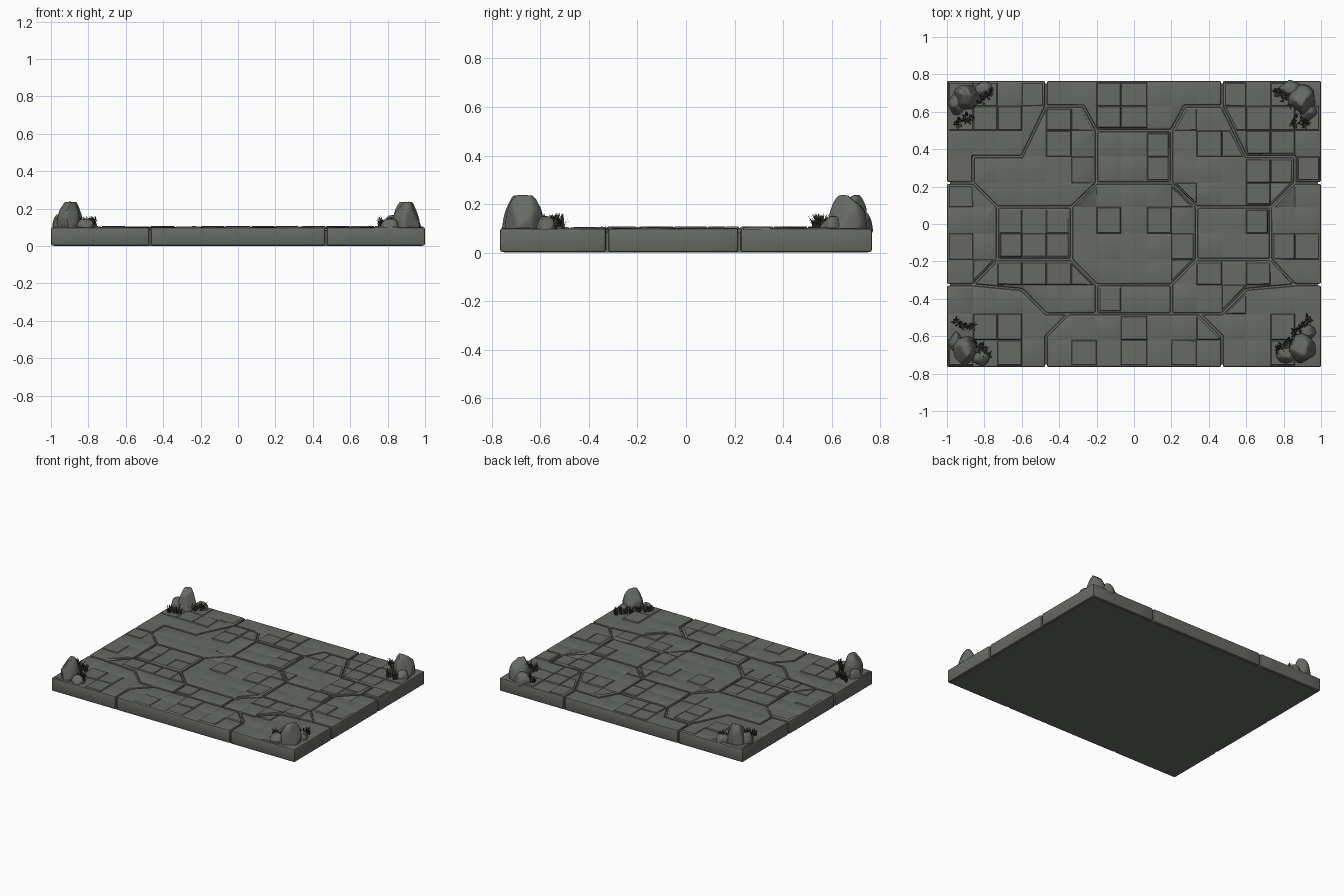
import bpy, bmesh, math, random
from mathutils import Vector

if "Cube" in bpy.data.objects:
    bpy.data.objects.remove(bpy.data.objects["Cube"])

random.seed(7)
rnd = random.uniform


def material(name, rgb):
    m = bpy.data.materials.new(name)
    m.diffuse_color = (*rgb, 1)
    m.use_nodes = True
    m.node_tree.nodes["Principled BSDF"].inputs["Base Color"].default_value = m.diffuse_color
    return m


STONE = material("grey stone", (0.135, 0.143, 0.128))
GRASS = material("dark grass", (0.05, 0.055, 0.046))


def finish(bm, name, mat, angle=35):
    me = bpy.data.meshes.new(name)
    bm.to_mesh(me)
    bm.free()
    ob = bpy.data.objects.new(name, me)
    bpy.context.collection.objects.link(ob)
    me.materials.append(mat)
    if angle:
        bpy.ops.object.select_all(action='DESELECT')
        ob.select_set(True)
        bpy.context.view_layer.objects.active = ob
        bpy.ops.object.shade_smooth_by_angle(angle=math.radians(angle))
    return ob


# core slab that closes the bottom and the joints
bm = bmesh.new()
bmesh.ops.create_cube(bm, size=1)
for v in bm.verts:
    v.co = (v.co.x * 1.97, v.co.y * 1.50, (v.co.z + 0.5) * 0.086)
finish(bm, "core_slab", STONE, 0)

# fine tile lines on the paving
GRID_X = [-.86, -.73, -.6, -.47, -.335, -.2, -.07, .07, .2, .335, .47, .6, .73, .86]
GRID_Y = [-.62, -.48, -.325, -.19, -.05, .09, .22, .36, .5, .63]


def paving_stone(name, pts, top=0.1):
    bm = bmesh.new()
    vs = []
    for x, y in pts:
        if abs(x) >= 1:
            x *= 1.005
        if abs(y) >= .76:
            y *= 1.007
        vs.append(bm.verts.new((x, y, 0.003)))
    face = bm.faces.new(vs)
    bm.normal_update()
    if face.normal.z < 0:
        face.normal_flip()
    # open the joint, then raise the block and round its edges
    ring = bmesh.ops.inset_region(bm, faces=[face], thickness=0.005,
                                  use_boundary=True, use_even_offset=True)["faces"]
    bmesh.ops.delete(bm, geom=ring, context='FACES')
    up = bmesh.ops.extrude_face_region(bm, geom=bm.faces[:], use_keep_orig=True)
    for g in up["geom"]:
        if isinstance(g, bmesh.types.BMVert):
            g.co.z = top
    bmesh.ops.recalc_face_normals(bm, faces=bm.faces[:])
    bmesh.ops.bevel(bm, geom=bm.edges[:], offset=0.009, segments=2, profile=0.5,
                    affect='EDGES', clamp_overlap=True)
    # cut the tile lines
    for axis, lines in (((1, 0, 0), GRID_X), ((0, 1, 0), GRID_Y)):
        for c in lines:
            bmesh.ops.bisect_plane(bm, geom=bm.verts[:] + bm.edges[:] + bm.faces[:],
                                   plane_co=Vector(axis) * c, plane_no=axis)
    bm.normal_update()
    # worn, uneven surface with some tiles standing proud
    for v in bm.verts:
        if v.co.z > top - 0.001:
            v.co.z += rnd(-0.003, 0.001)
    bm.normal_update()
    tiles = [f for f in bm.faces if f.normal.z > 0.95 and f.calc_area() > 0.004]
    for f in tiles:
        d = rnd(0.003, 0.008) if random.random() < 0.3 else rnd(0.0, 0.002)
        bmesh.ops.inset_individual(bm, faces=[f], thickness=0.006, depth=d)
    return finish(bm, name, STONE)


def mirrored(name, pts):
    paving_stone(name + "_left", pts)
    paving_stone(name + "_right", [(-x, y) for x, y in pts])


# paving pattern: octagon, four panels, edge blocks and corner blocks
paving_stone("centre_octagon", [(-.2, .22), (.2, .22), (.335, .09), (.335, -.19),
                                (.2, -.325), (-.2, -.325), (-.335, -.19), (-.335, .09)], .102)
paving_stone("back_panel", [(-.2, .22), (.2, .22), (.2, .5), (-.2, .5)], .103)
paving_stone("front_panel", [(-.2, -.48), (.2, -.48), (.2, -.325), (-.2, -.325)], .101)
mirrored("side_panel", [(-.73, -.19), (-.335, -.19), (-.335, .09), (-.73, .09)])
mirrored("side_edge", [(-1, .22), (-.86, .22), (-.73, .09), (-.73, -.19),
                       (-.86, -.325), (-1, -.325)])
paving_stone("back_edge", [(-.47, .765), (.47, .765), (.47, .63), (.27, .63), (.2, .5),
                           (-.2, .5), (-.27, .63), (-.47, .63)])
paving_stone("front_edge", [(-.47, -.765), (.47, -.765), (.47, -.6), (.35, -.48),
                            (-.35, -.48), (-.47, -.6)])
mirrored("back_corner", [(-1, .765), (-.47, .765), (-.47, .63), (-.6, .36),
                         (-.86, .36), (-.86, .22), (-1, .22)])
mirrored("back_inner", [(-.47, .63), (-.27, .63), (-.2, .5), (-.2, .22), (-.335, .09),
                        (-.73, .09), (-.86, .22), (-.86, .36), (-.6, .36)])
mirrored("front_corner", [(-1, -.765), (-.47, -.765), (-.47, -.6), (-.35, -.48),
                          (-.47, -.48), (-.6, -.35), (-.86, -.325), (-1, -.325)])
mirrored("front_inner", [(-.2, -.325), (-.335, -.19), (-.73, -.19), (-.86, -.325),
                         (-.6, -.35), (-.47, -.48), (-.2, -.48)])


# boulder: ball with chiselled flats, buried in the paving
def rock(name, x, y, rx, ry, top):
    bm = bmesh.new()
    bmesh.ops.create_icosphere(bm, subdivisions=4, radius=1)
    cuts = [(Vector((rnd(-1, 1), rnd(-1, 1), rnd(-.3, .9))).normalized(), rnd(.78, .9))
            for _ in range(11)] + [(Vector((0, 0, 1)), .88)]
    for v in bm.verts:
        for n, lim in cuts:
            over = v.co.dot(n) - lim
            if over > 0:
                v.co -= n * over * 0.9
    h = max(v.co.z for v in bm.verts)
    for v in bm.verts:
        z = v.co.z / h
        v.co = (x + v.co.x * rx * 1.08, y + v.co.y * ry * 1.08, 0.095 + z * (top - 0.095 if z > 0 else .03))
    finish(bm, name, STONE, 40)


# x, y, radius x, radius y, top height
ROCKS = {
    "front_left": [(-.905, -.675, .06, .075, .237), (-.95, -.63, .035, .05, .16), (-.815, -.715, .045, .04, .145)],
    "front_right": [(.9, -.665, .07, .075, .237), (.81, -.7, .05, .042, .145), (.93, -.58, .04, .04, .15)],
    "back_left": [(-.895, .68, .065, .07, .237), (-.95, .64, .04, .055, .17), (-.805, .72, .05, .04, .145)],
    "back_right": [(.9, .665, .07, .075, .237), (.835, .725, .055, .042, .165), (.93, .6, .045, .045, .15)],
}
for corner, parts in ROCKS.items():
    for i, p in enumerate(parts):
        rock(f"rock_{corner}_{i + 1}", *p)


# grass: tufts of curved pointed blades strewn between two points
def grass(name, a, b):
    bm = bmesh.new()
    for t in range(7):
        k = t / 6
        cx = a[0] + (b[0] - a[0]) * k + rnd(-.015, .015)
        cy = a[1] + (b[1] - a[1]) * k + rnd(-.015, .015)
        for _ in range(8):
            ang, h, lean, w = rnd(0, 2 * math.pi), rnd(.03, .07), rnd(.008, .032), rnd(.004, .006)
            d = Vector((math.cos(ang), math.sin(ang), 0))
            s = Vector((-d.y, d.x, 0)) * w
            base = Vector((cx, cy, 0.096)) + d * 0.004
            mid = base + d * lean * .35 + Vector((0, 0, h * .6))
            tip = base + d * lean + Vector((0, 0, h))
            v = [bm.verts.new(c) for c in (base - s * .6, base + s * .6, mid + s, mid - s, tip)]
            bm.faces.new(v[:4])
            bm.faces.new((v[3], v[2], v[4]))
    finish(bm, name, GRASS, 0)


grass("grass_front_left_side", (-.95, -.53), (-.86, -.56))
grass("grass_front_left_front", (-.84, -.63), (-.77, -.71))
grass("grass_front_right_side", (.95, -.51), (.87, -.56))
grass("grass_front_right_front", (.85, -.6), (.77, -.68))
grass("grass_back_left_side", (-.95, .53), (-.87, .57))
grass("grass_back_left_back", (-.83, .65), (-.76, .72))
grass("grass_back_right_side", (.93, .53), (.85, .56))
grass("grass_back_right_back", (.83, .65), (.76, .72))
